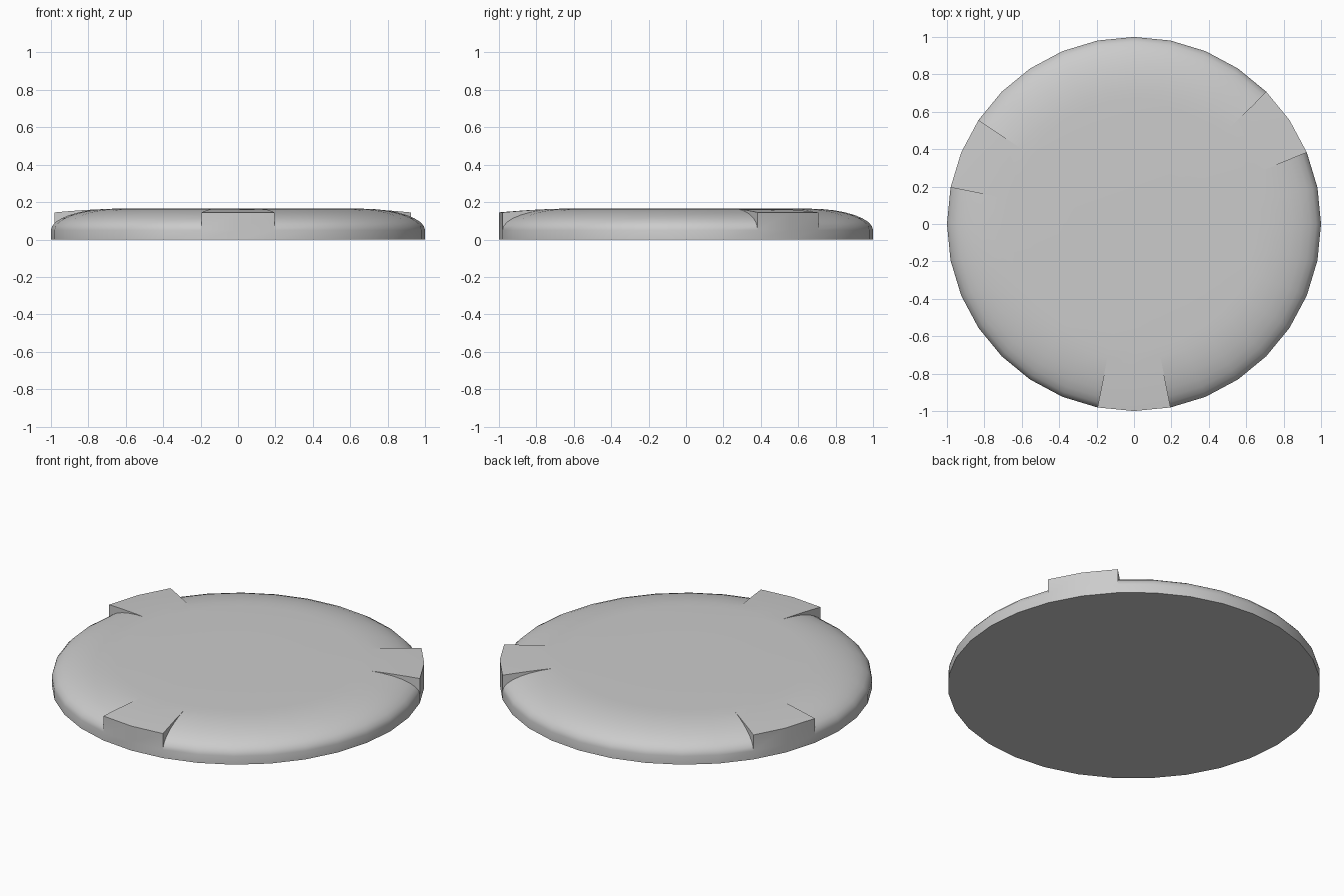
import bpy, bmesh
from math import sin, cos, pi, radians

if "Cube" in bpy.data.objects:
    bpy.data.objects.remove(bpy.data.objects["Cube"])

SEG = 32
H_RIM, H_LUG, H_TOP = 0.05, 0.145, 0.165
R_FLAT = 0.66
STEPS = 8

# Rounded shoulder of the disc, and the raised lug profile over the same radii
dome, lug = [], []
for i in range(STEPS + 1):
    t = radians(90) * i / STEPS
    r = R_FLAT + (1 - R_FLAT) * cos(t)
    dome.append((r, H_RIM + (H_TOP - H_RIM) * sin(t)))
    s = (1 - r) / (1 - R_FLAT)
    lug.append((r, H_LUG + (H_TOP - H_LUG) * (1 - (1 - s) ** 1.5)))
crown = [(0.33, 0.167), (0, 0.167)]

# Each lug covers two of the 32 segments
lug_starts = (2, 13, 23)
lug_segs = {s + k for s in lug_starts for k in (0, 1)}

bm = bmesh.new()


def point(p, k):
    a = 2 * pi * k / SEG
    return (p[0] * cos(a), p[0] * sin(a), p[1])


def face(points):
    pts = list(dict.fromkeys(tuple(round(c, 5) + 0.0 for c in p) for p in points))
    if len(pts) > 2:
        bm.faces.new([bm.verts.new(p) for p in pts])


# Bottom
face([point((1, 0), -k) for k in range(SEG)])
# Rim, shoulder and crown
for k in range(SEG):
    prof = [(1, 0), (1, H_RIM)] + (lug if k in lug_segs else dome[1:]) + crown
    for a, b in zip(prof, prof[1:]):
        face([point(a, k), point(a, k + 1), point(b, k + 1), point(b, k)])
# Side walls of the lugs
for s in lug_starts:
    for k in (s, s + 2):
        for i in range(STEPS):
            face([point(dome[i], k), point(dome[i + 1], k),
                  point(lug[i + 1], k), point(lug[i], k)])

bmesh.ops.remove_doubles(bm, verts=bm.verts, dist=0.0005)
bmesh.ops.recalc_face_normals(bm, faces=bm.faces)
mesh = bpy.data.meshes.new("lid")
bm.to_mesh(mesh)
bm.free()
lid = bpy.data.objects.new("lid", mesh)
bpy.context.collection.objects.link(lid)
bpy.context.view_layer.objects.active = lid
lid.select_set(True)
bpy.ops.object.shade_smooth_by_angle(angle=radians(30))
